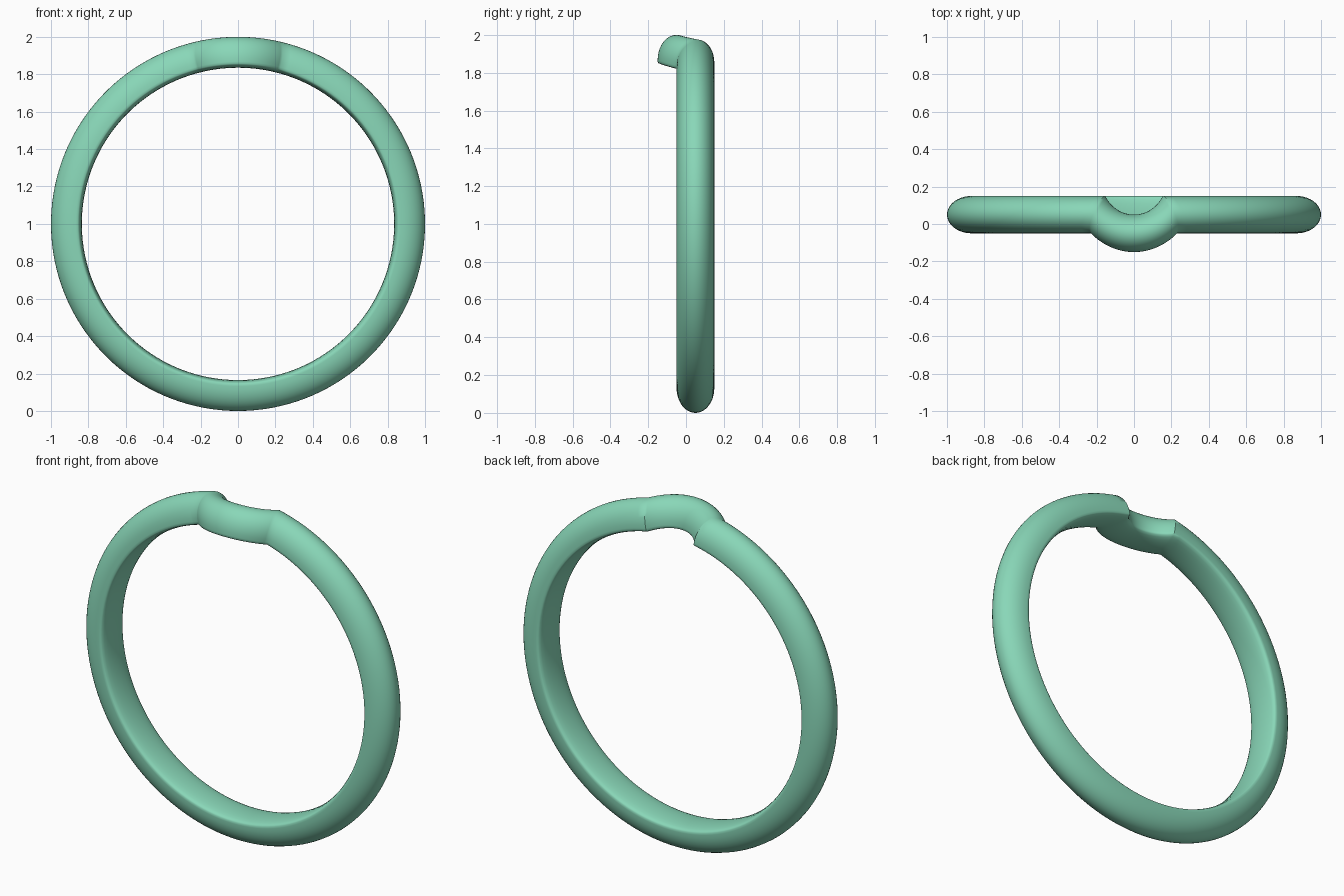
import bpy, bmesh, math

if "Cube" in bpy.data.objects:
    bpy.data.objects.remove(bpy.data.objects["Cube"])

HALF_WIDTH = 0.10   # half width of the band
SAG = 0.10          # how far the notch dips to the front
MID_Y = 0.05


def profile(n_out=20, n_in=10):
    """Domed outside, gently comfort-rounded inside: (side offset, radius)."""
    pts = []
    for i in range(n_out + 1):
        a = -math.pi / 2 + math.pi * i / n_out
        pts.append((HALF_WIDTH * math.sin(a), 0.868 + 0.132 * math.cos(a)))
    for i in range(n_in + 1):
        a = math.pi / 2 - math.pi * i / n_in
        pts.append((HALF_WIDTH * math.sin(a), 0.857 - 0.022 * math.cos(a)))
    return pts


def half_chord(s):
    return 0.2025 - 0.375 * s


def bend(s, v):
    """Point on the curved notch, v from -1 to 1: (angle, y)."""
    h = half_chord(s)
    r = (h * h + SAG * SAG) / (2 * SAG)
    phi = 2 * math.atan(SAG / h) * v
    return math.asin(r * math.sin(phi) / 0.92), MID_Y + s - SAG + r * (1 - math.cos(phi))


def straight(s, t):
    """Point on the plain band, t from 0 to 1."""
    start = math.asin(half_chord(s) / 0.92)
    return start + t * (2 * math.pi - 2 * start), MID_Y + s


# Sweep the profile around the ring
pts = profile()
N_BEND, N_BAND = 32, 128
stations = [(bend, -1 + 2 * i / N_BEND) for i in range(N_BEND)]
stations += [(straight, i / N_BAND) for i in range(N_BAND)]

bm = bmesh.new()
rings = []
for fn, t in stations:
    ring = []
    for s, r in pts:
        a, y = fn(s, t)
        ring.append(bm.verts.new((r * math.sin(a), y, 1 + r * math.cos(a))))
    rings.append(ring)
for i, ring in enumerate(rings):
    nxt = rings[(i + 1) % len(rings)]
    for j in range(len(pts)):
        k = (j + 1) % len(pts)
        bm.faces.new((ring[j], ring[k], nxt[k], nxt[j]))
bmesh.ops.recalc_face_normals(bm, faces=bm.faces)

mesh = bpy.data.meshes.new("ring_band")
bm.to_mesh(mesh)
bm.free()
band = bpy.data.objects.new("ring_band", mesh)
bpy.context.collection.objects.link(band)

# Green finish
mat = bpy.data.materials.new("green_finish")
mat.diffuse_color = (0.25, 0.68, 0.48, 1)
mat.use_nodes = True
mat.node_tree.nodes["Principled BSDF"].inputs["Base Color"].default_value = mat.diffuse_color
mesh.materials.append(mat)

bpy.context.view_layer.objects.active = band
band.select_set(True)
bpy.ops.object.shade_smooth_by_angle(angle=math.radians(50))
